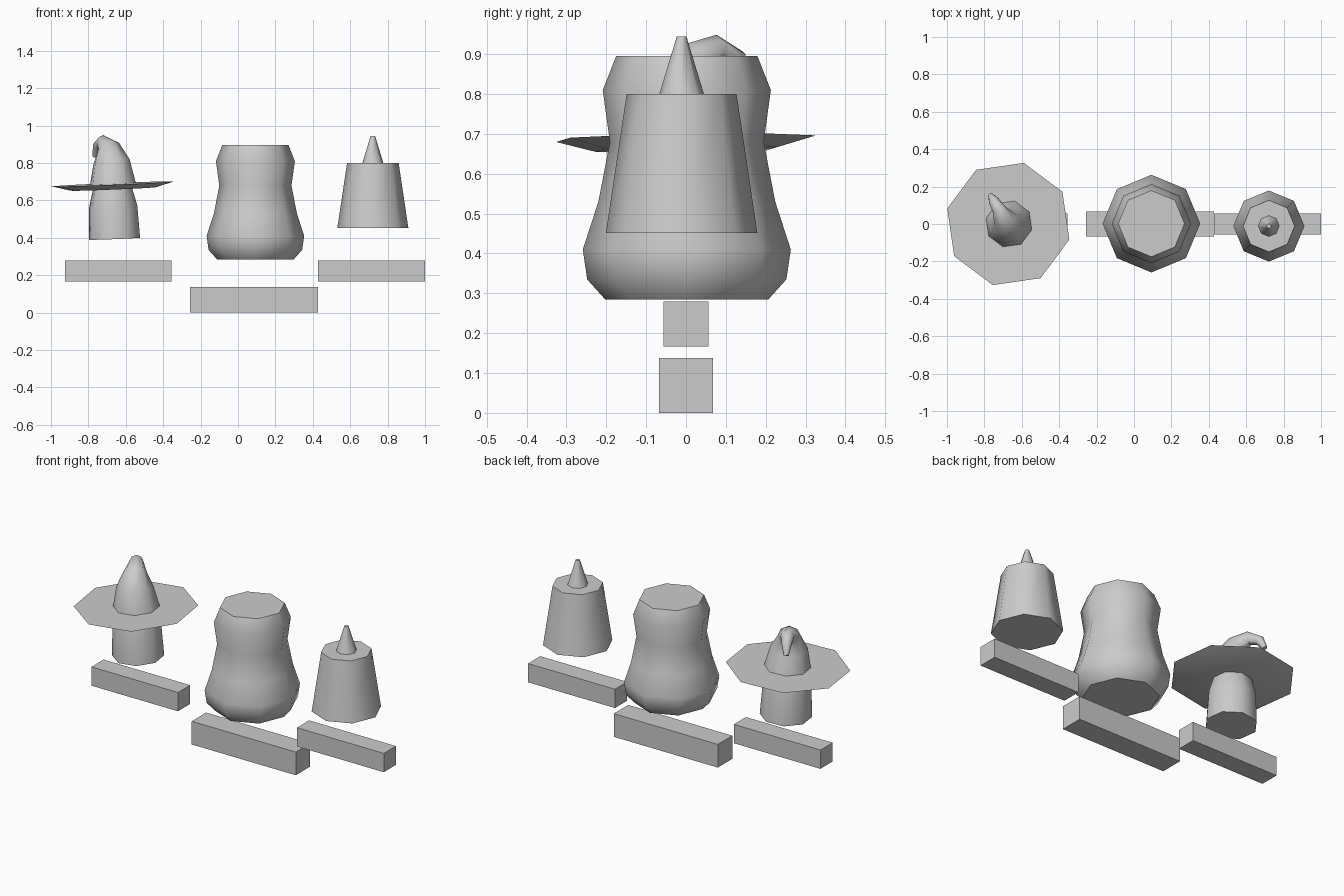
import bpy, bmesh
from math import cos, sin, tau, radians
from mathutils import Vector

if "Cube" in bpy.data.objects:
    bpy.data.objects.remove(bpy.data.objects["Cube"])


def finish(name, bm, smooth=None):
    bmesh.ops.recalc_face_normals(bm, faces=bm.faces)
    mesh = bpy.data.meshes.new(name)
    bm.to_mesh(mesh)
    bm.free()
    obj = bpy.data.objects.new(name, mesh)
    bpy.context.collection.objects.link(obj)
    if smooth:
        bpy.ops.object.select_all(action='DESELECT')
        obj.select_set(True)
        bpy.context.view_layer.objects.active = obj
        bpy.ops.object.shade_smooth_by_angle(angle=radians(smooth))
    return obj


def tube(name, path, turn=0.0, sides=8, smooth=50):
    """Closed octagonal skin through (centre, radius) rings, each square to the path."""
    bm = bmesh.new()
    pts = [Vector(p) for p, r in path]
    rings = []
    for i, (p, r) in enumerate(path):
        tangent = pts[min(i + 1, len(pts) - 1)] - pts[max(i - 1, 0)]
        q = Vector((0, 0, 1)).rotation_difference(tangent)
        angles = [radians(turn) + tau * k / sides for k in range(sides)]
        rings.append([bm.verts.new(pts[i] + q @ Vector((r * cos(a), r * sin(a), 0)))
                      for a in angles])
    for a, b in zip(rings, rings[1:]):
        for k in range(sides):
            n = (k + 1) % sides
            bm.faces.new((a[k], a[n], b[n], b[k]))
    bm.faces.new(rings[0])
    bm.faces.new(rings[-1])
    return finish(name, bm, smooth)


def turned(name, base, profile, axis=(0, 0, 1), turn=0.0):
    """Lathe a (radius, height) profile along an axis from a base point."""
    base, axis = Vector(base), Vector(axis)
    return tube(name, [(base + axis * h, r) for r, h in profile], turn)


def box(name, x0, x1, half_y, z0, z1):
    bm = bmesh.new()
    bmesh.ops.create_cube(bm, size=1)
    for v in bm.verts:
        v.co = ((x0 + x1) / 2 + v.co.x * (x1 - x0), v.co.y * 2 * half_y,
                (z0 + z1) / 2 + v.co.z * (z1 - z0))
    return finish(name, bm)


# Plinth bars
box("left_bar", -0.925, -0.355, 0.057, 0.167, 0.279)
box("right_bar", 0.428, 1.0, 0.057, 0.167, 0.279)
box("middle_bar", -0.257, 0.428, 0.068, 0.0, 0.138)

# Large waisted jar
turned("large_jar", (0.093, 0.002, 0),
       [(0.205, 0.285), (0.25, 0.335), (0.261, 0.41), (0.222, 0.53),
        (0.193, 0.68), (0.211, 0.81), (0.177, 0.896)])

# Tapered jar with spike
turned("tapered_jar", (0.721, -0.011, 0), [(0.19, 0.452), (0.138, 0.80)])
turned("jar_spike", (0.721, -0.011, 0), [(0.056, 0.80), (0.012, 0.945)])

# Hatted figure, leaning slightly
lean = (-0.041, -0.015, 1)
seat = (-0.672, 0, 0.688)
TURN = 30.7
turned("figure_body", seat, [(0.141, -0.293), (0.133, -0.12), (0.12, -0.07), (0.107, -0.025)], lean, TURN)
turned("hat_brim", seat, [(0.235, -0.027), (0.337, 0.0)], lean, TURN)

# Crown bending back and curling to a drooping tip
tube("hat_crown", [((-0.669, 0.0, 0.685), 0.127), ((-0.676, -0.004, 0.805), 0.101),
                   ((-0.691, 0.022, 0.880), 0.062), ((-0.722, 0.078, 0.912), 0.037),
                   ((-0.752, 0.128, 0.886), 0.027), ((-0.766, 0.153, 0.835), 0.014)],
     TURN)
